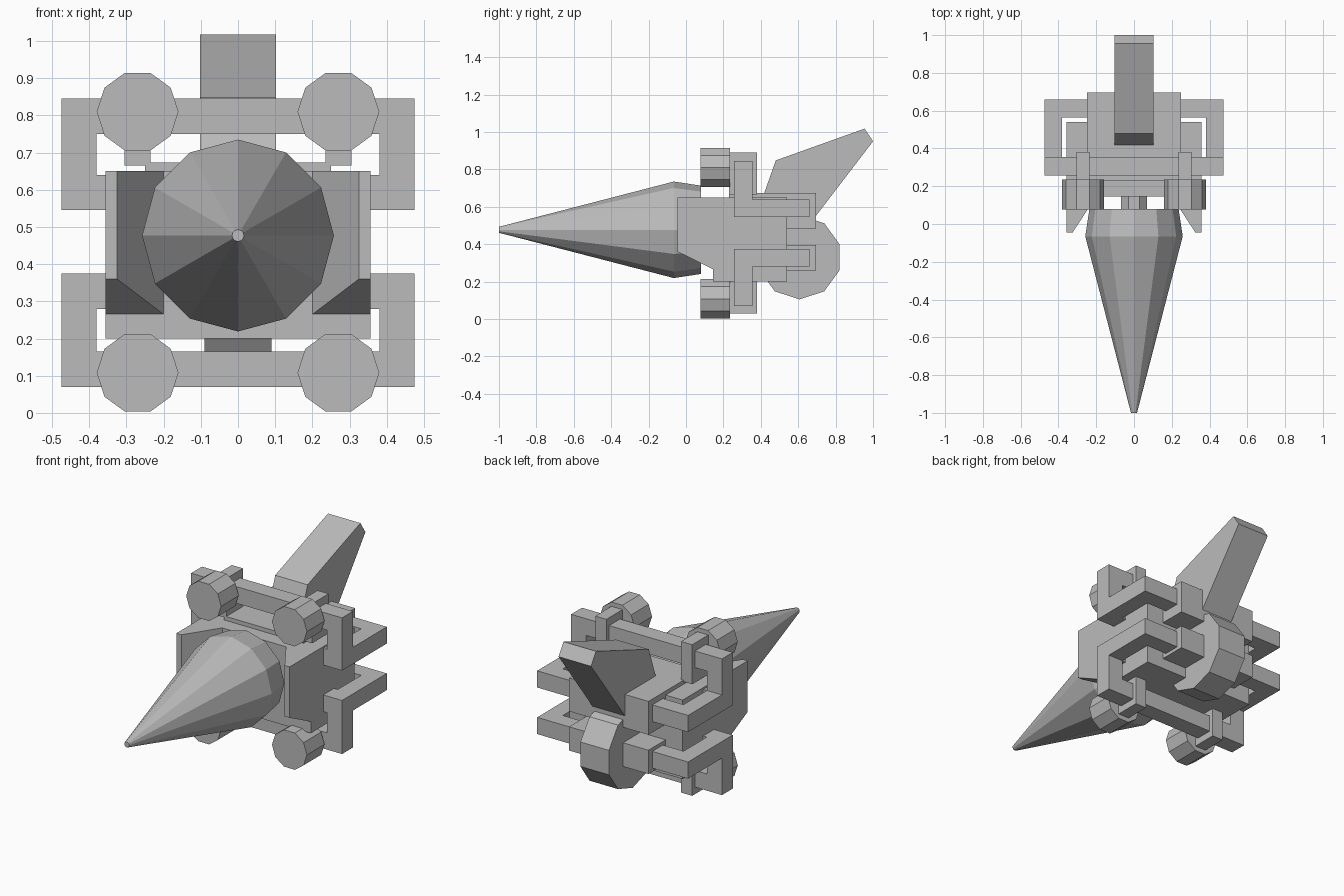
import bpy, bmesh, math
from mathutils import Vector

if "Cube" in bpy.data.objects:
    bpy.data.objects.remove(bpy.data.objects["Cube"])

grey = bpy.data.materials.new("plain grey")
grey.diffuse_color = (0.5, 0.5, 0.5, 1)
grey.use_nodes = True
grey.node_tree.nodes["Principled BSDF"].inputs["Base Color"].default_value = grey.diffuse_color


def finish(name, bm):
    bmesh.ops.recalc_face_normals(bm, faces=bm.faces)
    me = bpy.data.meshes.new(name)
    bm.to_mesh(me)
    bm.free()
    me.materials.append(grey)
    ob = bpy.data.objects.new(name, me)
    bpy.context.collection.objects.link(ob)
    return ob


def hull(name, pts):
    bm = bmesh.new()
    for p in pts:
        bm.verts.new(p)
    bmesh.ops.convex_hull(bm, input=bm.verts)
    bmesh.ops.dissolve_limit(bm, angle_limit=0.01, verts=bm.verts, edges=bm.edges)
    return finish(name, bm)


def box(name, xs, ys, zs):
    return hull(name, [(x, y, z) for x in xs for y in ys for z in zs])


def loft(name, rings):
    """Skin a list of point rings and cap both ends."""
    bm = bmesh.new()
    rows = [[bm.verts.new(p) for p in r] for r in rings]
    n = len(rows[0])
    for a, b in zip(rows, rows[1:]):
        for i in range(n):
            j = (i + 1) % n
            bm.faces.new((a[i], a[j], b[j], b[i]))
    bm.faces.new(rows[0])
    bm.faces.new(rows[-1])
    return finish(name, bm)


def lathe_y(name, cx, cz, sides, profile, turn=0.0):
    """Round part along y; profile holds (y, radius)."""
    ang = [turn + math.tau * i / sides for i in range(sides)]
    return loft(name, [[(cx + r * math.cos(a), y, cz + r * math.sin(a)) for a in ang]
                       for y, r in profile])


def plate_x(name, half, outline):
    """Slab across x from a (y, z) outline."""
    return loft(name, [[(x, y, z) for y, z in outline] for x in (-half, half)])


# Nose cone and the axle behind it
lathe_y("nose_cone", 0, 0.477, 12, [(-1, 0.016), (-0.065, 0.258), (0.08, 0.236)])
lathe_y("nose_axle", 0, 0.477, 8, [(0.07, 0.075), (0.2, 0.075)], math.pi / 8)

# Main body with tapered cheeks
box("body", (-0.357, 0.357), (0.145, 0.54), (0.2, 0.65))
for s, side in ((1, "right"), (-1, "left")):
    hull("cheek_" + side,
         [(s * x, -0.045, z) for x in (0.325, 0.357) for z in (0.36, 0.65)] +
         [(s * x, 0.146, z) for x in (0.2, 0.357) for z in (0.265, 0.65)])

# Rear blocks
box("rear_block_upper", (-0.25, 0.25), (0.23, 0.695), (0.483, 0.673))
box("rear_block_lower", (-0.25, 0.25), (0.5, 0.695), (0.26, 0.395))

# Tail fin and rear wheel
plate_x("tail_fin", 0.102, [(0.41, 0.65), (0.48, 0.848), (0.955, 1.018),
                            (1.0, 0.95), (0.69, 0.545), (0.5, 0.55)])
plate_x("rear_wheel", 0.09,
        [(0.607 + 0.225 * math.sin(math.tau * i / 10),
          0.33 + 0.225 * math.cos(math.tau * i / 10)) for i in range(10)])

# Frames: cross bar, legs, rails, returns, clamps and round pods
levels = {"upper": ((0.75, 0.845), (0.545, 0.845), (0.545, 0.64), (0.665, 0.89), 0.81),
          "lower": ((0.07, 0.165), (0.07, 0.375), (0.28, 0.375), (0.03, 0.25), 0.108)}
for lv, (bar, leg, rail, clamp, pod) in levels.items():
    box("cross_bar_" + lv, (-0.475, 0.475), (0.257, 0.355), bar)
    for s, side in ((1, "right"), (-1, "left")):
        tag = lv + "_" + side
        box("leg_" + tag, (s * 0.38, s * 0.475), (0.257, 0.355), leg)
        box("rail_" + tag, (s * 0.38, s * 0.475), (0.257, 0.66), rail)
        box("return_" + tag, (s * 0.24, s * 0.475), (0.565, 0.66), rail)
        box("rail_mount_" + tag, (s * 0.35, s * 0.385), (0.257, 0.355), rail)
        box("clamp_" + tag, (s * 0.235, s * 0.305), (0.23, 0.38), clamp)
        lathe_y("pod_" + tag, s * 0.27, pod, 10, [(0.077, 0.11), (0.235, 0.11)])
